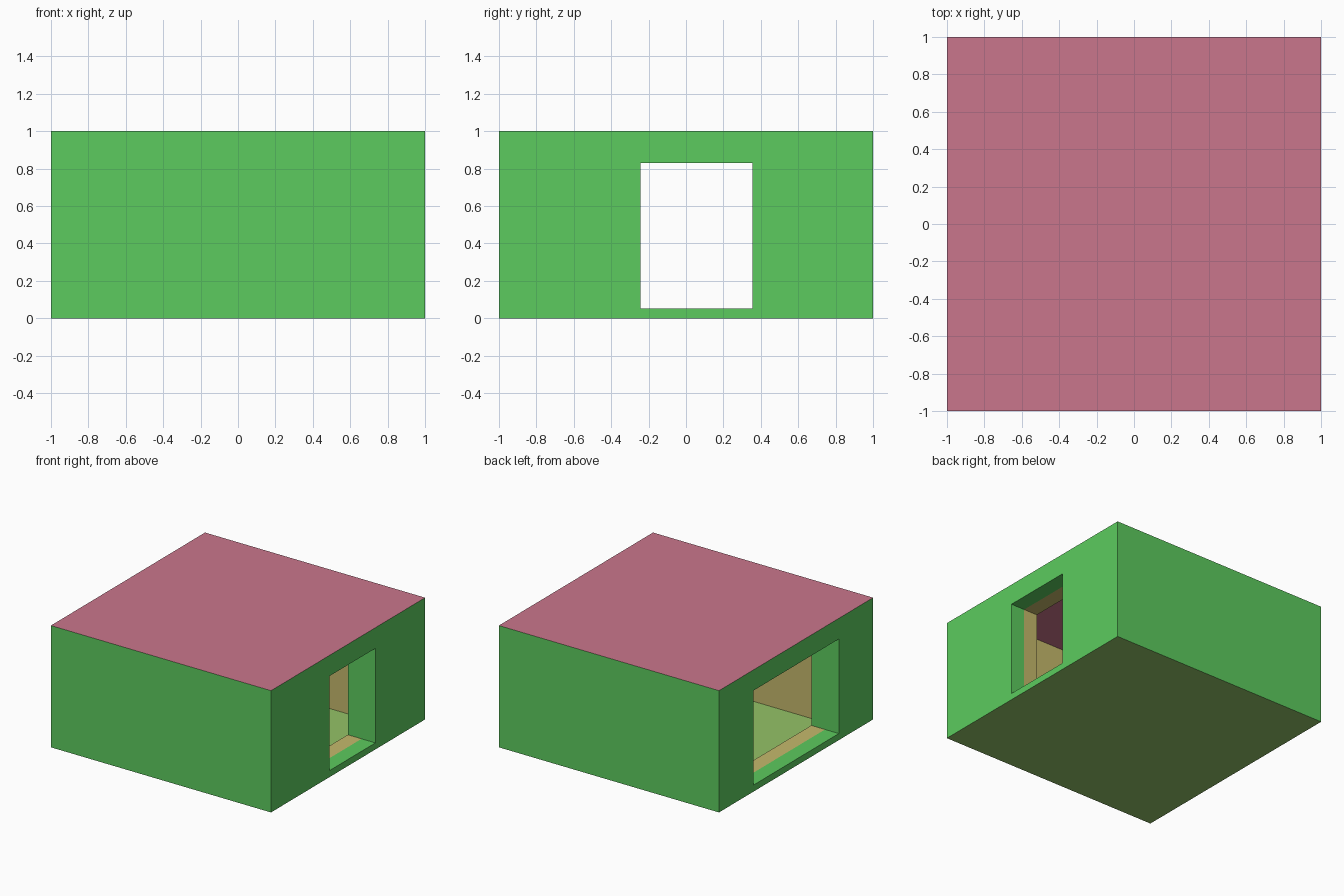
import bpy, bmesh

if "Cube" in bpy.data.objects:
    bpy.data.objects.remove(bpy.data.objects["Cube"])


def material(name, rgb):
    m = bpy.data.materials.new(name)
    m.diffuse_color = (*rgb, 1)
    m.use_nodes = True
    m.node_tree.nodes["Principled BSDF"].inputs["Base Color"].default_value = m.diffuse_color
    return m


GREEN = material("outer_green", (0.107, 0.597, 0.112))
TAN = material("inner_tan", (0.558, 0.485, 0.15))
PINK = material("roof_pink", (0.591, 0.181, 0.262))
LIME = material("floor_lime", (0.296, 0.546, 0.136))

OUT, MID, INN, H = 1.0, 0.875, 0.75, 1.0
SILL, HEAD = 0.054, 0.83


def rect(bm, axis, pos, u, v, sign, mat=0):
    """Rectangle perpendicular to axis; u and v are the ranges on the other two axes."""
    verts = []
    for a, b in ((u[0], v[0]), (u[1], v[0]), (u[1], v[1]), (u[0], v[1])):
        co = [a, b]
        co.insert(axis, pos)
        verts.append(bm.verts.new(co))
    f = bm.faces.new(verts)
    f.material_index = mat
    f.normal_update()
    if f.normal[axis] * sign < 0:
        f.normal_flip()


def holed(bm, x, half, y0, y1, sign, mat):
    """Wall face at x with the opening left out."""
    rect(bm, 0, x, (-half, y0), (0, H), sign, mat)
    rect(bm, 0, x, (y1, half), (0, H), sign, mat)
    rect(bm, 0, x, (y0, y1), (0, SILL), sign, mat)
    rect(bm, 0, x, (y0, y1), (HEAD, H), sign, mat)


def finish(name, bm, *mats):
    bmesh.ops.remove_doubles(bm, verts=bm.verts, dist=1e-4)
    me = bpy.data.meshes.new(name)
    bm.to_mesh(me)
    bm.free()
    for m in mats:
        me.materials.append(m)
    bpy.context.collection.objects.link(bpy.data.objects.new(name, me))


def side_wall(name, s, y0, y1):
    bm = bmesh.new()
    holed(bm, s * OUT, OUT, y0, y1, s, 0)
    holed(bm, s * INN, INN, y0, y1, -s, 1)
    # reveal of the opening: green outer half, tan inner half, one jamb all green
    for a, b, mat in ((MID, OUT, 0), (INN, MID, 1)):
        xr = sorted((s * a, s * b))
        rect(bm, 2, SILL, xr, (y0, y1), 1, mat)
        rect(bm, 2, HEAD, xr, (y0, y1), -1, mat)
        rect(bm, 1, y0, xr, (SILL, HEAD), 1, mat if s > 0 else 0)
        rect(bm, 1, y1, xr, (SILL, HEAD), -1, mat if s < 0 else 0)
    finish(name, bm, GREEN, TAN)


def plain_wall(name, s):
    bm = bmesh.new()
    rect(bm, 1, s * OUT, (-OUT, OUT), (0, H), s, 0)
    rect(bm, 1, s * INN, (-INN, INN), (0, H), -s, 1)
    finish(name, bm, GREEN, TAN)


def slab(name, z, sign, mat):
    bm = bmesh.new()
    rect(bm, 2, z, (-OUT, OUT), (-OUT, OUT), sign)
    finish(name, bm, mat)


# walls
side_wall("right_wall_with_doorway", 1, -0.244, 0.354)
side_wall("left_wall_with_wide_opening", -1, -0.555, 0.555)
plain_wall("front_wall", -1)
plain_wall("back_wall", 1)
# flat roof and floor close the walls at top and bottom
slab("roof", H, 1, PINK)
slab("floor", 0, -1, LIME)
